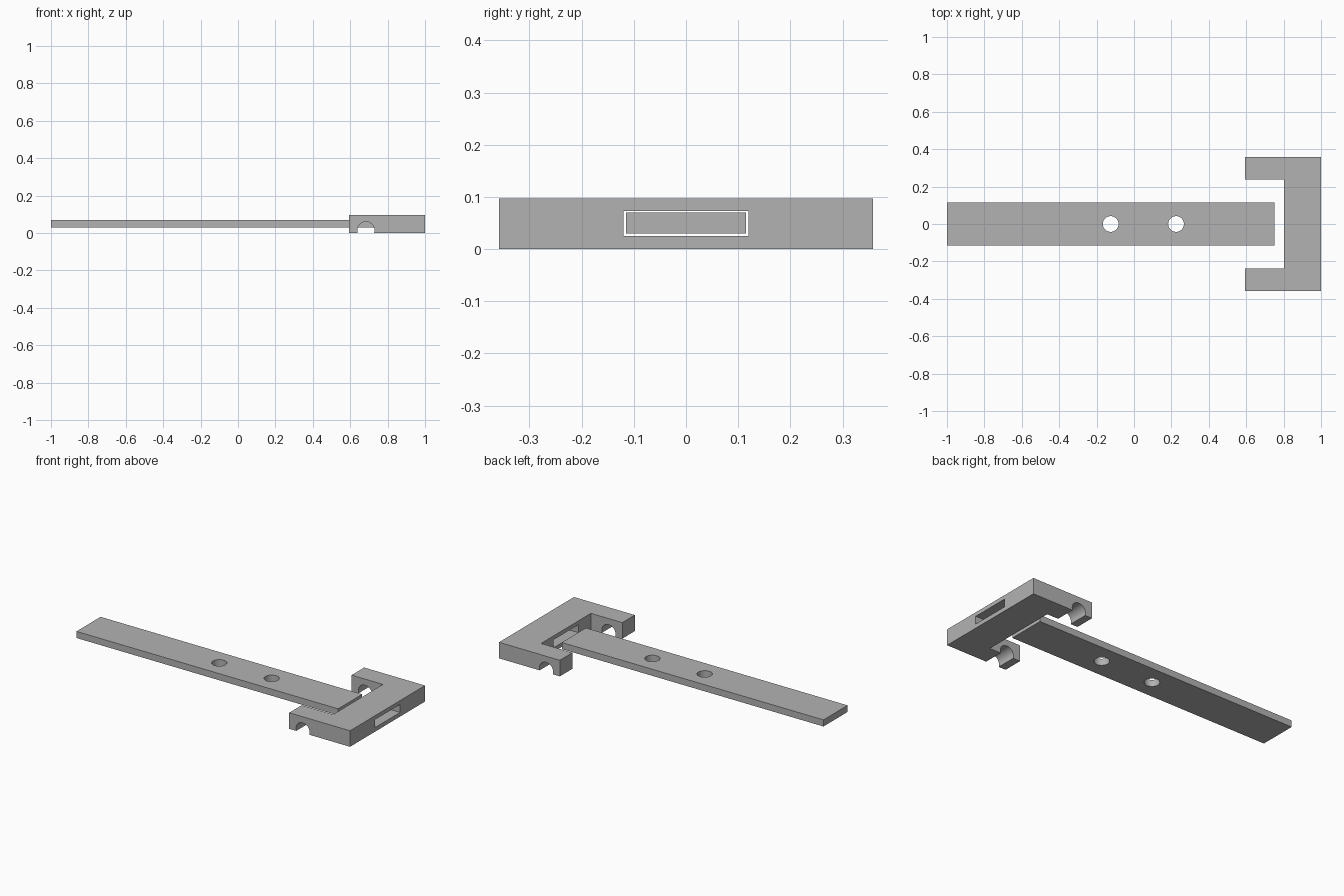
import bpy
from mathutils import Matrix
from math import pi, radians

cube = bpy.data.objects.get("Cube")
if cube:
    bpy.data.objects.remove(cube, do_unlink=True)

# Single plain grey
grey = bpy.data.materials.new("plain_grey")
grey.use_nodes = True
colour = (0.45, 0.45, 0.45, 1)
grey.diffuse_color = colour
grey.node_tree.nodes["Principled BSDF"].inputs["Base Color"].default_value = colour


def box(name, x, y, z):
    """Box spanning the given (low, high) ranges."""
    bpy.ops.mesh.primitive_cube_add(size=1)
    ob = bpy.context.object
    ob.name = name
    spans = (x, y, z)
    ob.data.transform(Matrix.Translation([(a + b) / 2 for a, b in spans])
                      @ Matrix.Diagonal([b - a for a, b in spans] + [1]))
    ob.data.materials.append(grey)
    return ob


def rod(name, radius, depth, location, rotation=(0, 0, 0)):
    bpy.ops.mesh.primitive_cylinder_add(vertices=48, radius=radius, depth=depth,
                                        location=location, rotation=rotation)
    ob = bpy.context.object
    ob.name = name
    ob.data.materials.append(grey)
    return ob


def cut(target, cutter):
    mod = target.modifiers.new(cutter.name, 'BOOLEAN')
    mod.operation = 'DIFFERENCE'
    mod.solver = 'EXACT'
    mod.object = cutter
    bpy.context.view_layer.objects.active = target
    bpy.ops.object.modifier_apply(modifier=mod.name)
    bpy.data.objects.remove(cutter, do_unlink=True)


def smooth(ob):
    bpy.ops.object.select_all(action='DESELECT')
    ob.select_set(True)
    bpy.context.view_layer.objects.active = ob
    bpy.ops.object.shade_smooth_by_angle(angle=radians(30))


# Flat bar with two screw holes
bar = box("flat_bar", (-1, 0.75), (-0.115, 0.115), (0.03, 0.07))
for hole_x in (-0.125, 0.225):
    cut(bar, rod("screw_hole", 0.042, 0.3, (hole_x, 0, 0.05)))
smooth(bar)

# U-shaped bracket: block with a mouth, a slot for the bar and a rod groove
bracket = box("slotted_bracket", (0.593, 1), (-0.358, 0.358), (0, 0.097))
cut(bracket, box("mouth", (0.4, 0.803), (-0.238, 0.238), (-0.1, 0.2)))
cut(bracket, box("bar_slot", (0.7, 1.1), (-0.12, 0.12), (0.025, 0.073)))
cut(bracket, rod("rod_groove", 0.046, 1, (0.684, 0, 0.014), (pi / 2, 0, 0)))
smooth(bracket)
